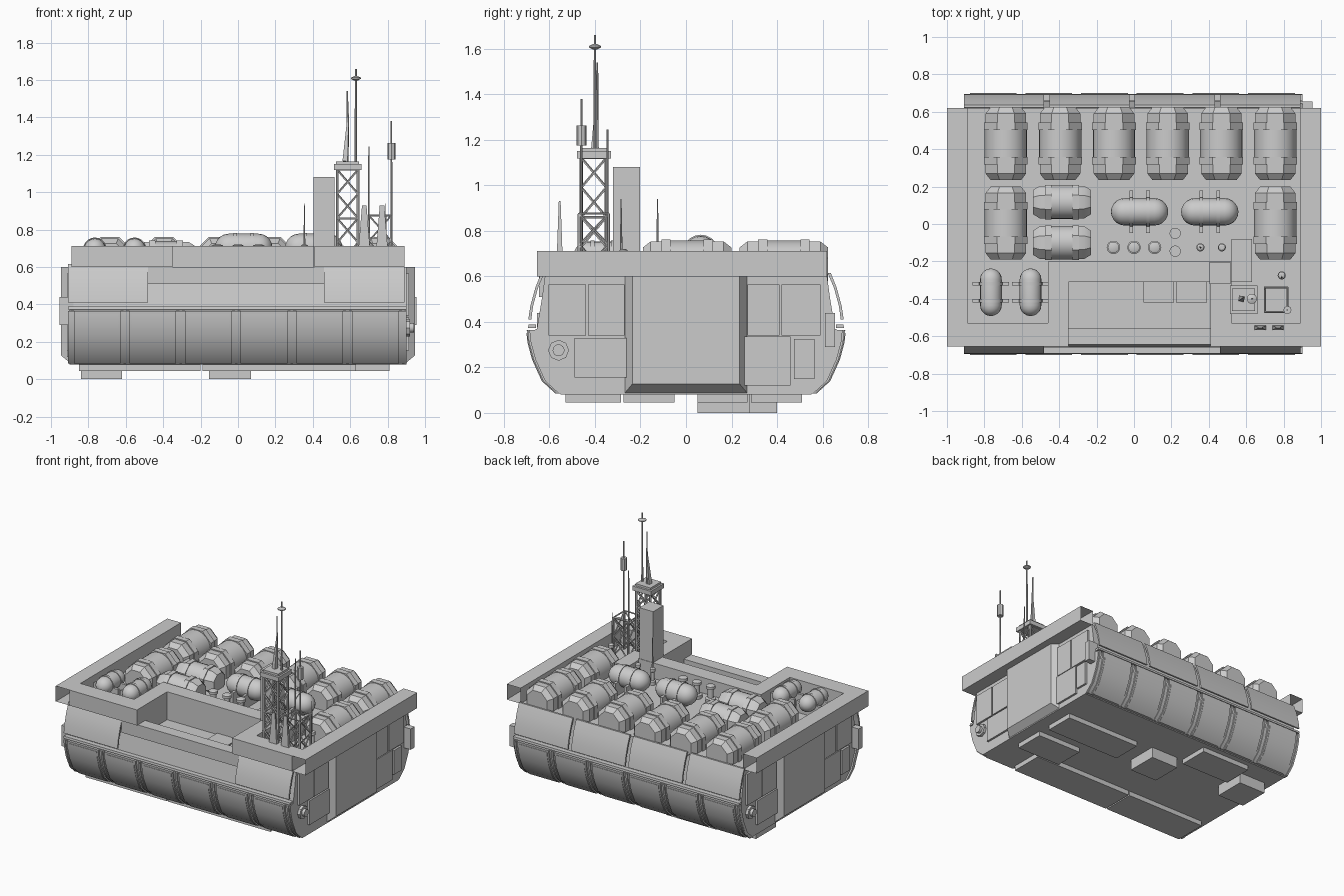
import bpy, bmesh, math
from mathutils import Vector, Matrix

if "Cube" in bpy.data.objects:
    bpy.data.objects.remove(bpy.data.objects["Cube"])


def finish(name, bm):
    bmesh.ops.recalc_face_normals(bm, faces=bm.faces)
    me = bpy.data.meshes.new(name)
    bm.to_mesh(me)
    bm.free()
    ob = bpy.data.objects.new(name, me)
    bpy.context.collection.objects.link(ob)
    return ob


def add_box(bm, x0, x1, y0, y1, z0, z1):
    m = Matrix.Translation(((x0 + x1) / 2, (y0 + y1) / 2, (z0 + z1) / 2)) @ Matrix.Diagonal((x1 - x0, y1 - y0, z1 - z0, 1))
    bmesh.ops.create_cube(bm, size=1, matrix=m)


def boxes(name, *dims):
    bm = bmesh.new()
    for d in dims:
        add_box(bm, *d)
    return finish(name, bm)


def add_rod(bm, p, q, r, n=8, r2=None):
    p, q = Vector(p), Vector(q)
    m = Matrix.Translation((p + q) / 2) @ (q - p).to_track_quat('Z', 'Y').to_matrix().to_4x4()
    bmesh.ops.create_cone(bm, cap_ends=True, segments=n, radius1=r, radius2=r if r2 is None else r2,
                          depth=(q - p).length, matrix=m)


def add_prism(bm, prof, x0, x1):
    a = [bm.verts.new((x0, y, z)) for y, z in prof]
    b = [bm.verts.new((x1, y, z)) for y, z in prof]
    bm.faces.new(a)
    bm.faces.new(b[::-1])
    for i in range(len(a)):
        j = (i + 1) % len(a)
        bm.faces.new((a[i], b[i], b[j], a[j]))


def add_lathe(bm, prof, n, axis, centre, phase=0.0):
    # prof: (distance along axis, radius)
    rings = []
    for t, r in prof:
        ring = []
        for k in range(n):
            a = 2 * math.pi * k / n + phase
            u, w = r * math.cos(a), r * math.sin(a)
            off = Vector((t, u, w)) if axis == 'x' else Vector((u, t, w)) if axis == 'y' else Vector((u, w, t))
            ring.append(bm.verts.new(Vector(centre) + off))
        rings.append(ring)
    for a, b in zip(rings, rings[1:]):
        for k in range(n):
            bm.faces.new((a[k], a[(k + 1) % n], b[(k + 1) % n], b[k]))
    bm.faces.new(rings[0])
    bm.faces.new(rings[-1])


# Hull: lower body, then upper body split around the front notch
side = [(.55, .08), (.615, .14), (.655, .235), (.675, .31), (.68, .355), (.655, .37), (.632, .51)]
bm = bmesh.new()
add_prism(bm, side + [(-y, z) for y, z in reversed(side)], -.9, .9)
finish("lower_hull", bm)
bm = bmesh.new()
add_prism(bm, [(-.2, .51), (.632, .51), (.62, .6), (-.2, .6)], -.9, .9)
for a, b in ((-.9, -.35), (.41, .9)):
    add_prism(bm, [(-.2, .51), (-.632, .51), (-.62, .6), (-.2, .6)], a, b)
finish("upper_hull", bm)
boxes("notch_lip", (-.48, .46, -.645, -.56, .51, .6))
boxes("notch_hatches", (.05, .215, -.42, -.31, .5, .52), (.225, .39, -.42, -.31, .5, .52))

# Curved lower armour: continuous rail plus six raised panels on each side
curve = [(.565, .085), (.625, .14), (.668, .235), (.688, .31), (.694, .365)]
for s, nm in ((-1, "front"), (1, "back")):
    def skin(bm, pts, x0, x1, t):
        out = [(s * (y + t), z) for y, z in pts]
        inn = [(s * (y - .03), z) for y, z in reversed(pts)]
        add_prism(bm, out + inn, x0, x1)
    bm = bmesh.new()
    skin(bm, curve, -.91, .9, -.006)
    skin(bm, [(.69, .372), (.688, .388)], -.91, .9, .004)
    for i in range(7):
        x = -.902 + i * .2975
        skin(bm, curve, x - .007, x + .007, .002)
    finish(nm + "_lower_armour", bm)
    bm = bmesh.new()
    for i in range(6):
        x = -.753 + i * .2975
        skin(bm, curve, x - .125, x + .125, .006)
        skin(bm, curve[:-1] + [(.692, .35)], x - .113, x + .113, .009)
    finish(nm + "_armour_panels", bm)

    # Sloping upper plates: four at the back, outer two at the front
    bm = bmesh.new()
    for i in range(4):
        if s < 0 and i in (1, 2):
            continue
        x0 = -.91 + i * .457
        prof = [(s * y, z) for y, z in ((.636, .615), (.662, .55), (.684, .47), (.693, .41),
                                        (.68, .41), (.672, .47), (.65, .55), (.622, .615))]
        add_prism(bm, prof, x0, x0 + .43)
    finish(nm + "_upper_plates", bm)

# Deck rim: open-ended side ducts and solid beams round the notch
for s, nm in ((-1, "left"), (1, "right")):
    bm = bmesh.new()
    r = [[bm.verts.new((s * x, y, z)) for x, z in ((.89, .6), (1, .6), (1, .712), (.89, .712))] for y in (-.655, .62)]
    for k in range(4):
        j = (k + 1) % 4
        bm.faces.new((r[0][k], r[0][j], r[1][j], r[1][k]))
    finish(nm + "_rim_duct", bm)
boxes("front_rim", (-.89, -.35, -.655, -.53, .6, .712), (.41, .89, -.655, -.53, .6, .712),
      (-.46, -.35, -.53, -.2, .6, .712), (.41, .52, -.53, -.2, .6, .712),
      (-.35, .41, -.31, -.2, .51, .712), (.52, .63, -.31, -.08, .6, .7))
boxes("exhaust_tower", (.405, .515, -.32, -.203, .6, 1.08))

# End faces: chamfered central block, wall panels, side box and round port
for s, nm in ((1, "right"), (-1, "left")):
    rot = Matrix.Rotation(0 if s > 0 else math.pi, 4, 'Z')
    bm = bmesh.new()
    a = [bm.verts.new((.89, y, z)) for y, z in ((-.275, .08), (.275, .08), (.275, .6), (-.275, .6))]
    b = [bm.verts.new((.947, y, z)) for y, z in ((-.235, .128), (.235, .128), (.235, .6), (-.235, .6))]
    bm.faces.new(a)
    bm.faces.new(b)
    for k in range(4):
        j = (k + 1) % 4
        bm.faces.new((a[k], a[j], b[j], b[k]))
    finish(nm + "_end_block", bm).matrix_world = rot
    boxes(nm + "_end_panels", *[(.89, .915, y0, y1, z0, z1) for y0, y1, z0, z1 in (
        (-.605, -.44, .34, .565), (-.43, -.27, .34, .565), (.27, .41, .34, .565), (.42, .59, .34, .565),
        (-.49, -.262, .155, .33), (.255, .46, .12, .335), (.475, .565, .15, .325))]).matrix_world = rot
    boxes(nm + "_side_box", (.88, .955, .61, .655, .29, .44)).matrix_world = rot
    bm = bmesh.new()
    add_rod(bm, (.88, -.56, .275), (.92, -.56, .275), .046, 8)
    add_rod(bm, (.92, -.56, .275), (.94, -.56, .275), .026, 16)
    finish(nm + "_port", bm).matrix_world = rot

# Underside plates and feet
boxes("underside_plates", (-.85, -.2, -.53, -.285, .045, .09), (-.19, .63, -.53, -.285, .045, .09),
      (.45, .81, -.275, -.05, .045, .09), (.2, .81, .05, .27, .045, .09),
      (-.155, .07, .05, .28, .03, .09), (-.84, -.62, .17, .4, .03, .09), (-.6, -.2, .285, .51, .045, .09))
boxes("feet", (-.155, .07, .05, .28, 0, .033), (-.84, -.62, .17, .4, 0, .033))


# Strapped barrels: eight-sided ends and straps, smooth middle
def barrel(name, x, y, z, axis, half, r):
    bm = bmesh.new()
    k = 1 / math.cos(math.pi / 8)
    for s in (-1, 1):
        add_lathe(bm, [(s * half, r * .72 * k), (s * (half - .035), r * .96 * k), (s * half * .4, r * .96 * k)],
                  8, axis, (x, y, z), math.pi / 8)
        add_lathe(bm, [(s * half * .58, r * 1.03 * k), (s * half * .37, r * 1.03 * k)], 8, axis, (x, y, z), math.pi / 8)
    add_lathe(bm, [(-half * .45, r), (half * .45, r)], 24, axis, (x, y, z))
    finish(name, bm)


for i, x in enumerate((-.685, -.395, -.107, .18, .467, .755)):
    barrel(f"rear_barrel_{i}", x, .43, .645, 'y', .195, .113)
for x, nm in ((-.685, "left"), (.755, "right")):
    barrel(nm + "_barrel", x, .005, .645, 'y', .195, .113)
for y, nm in ((.117, "upper"), (-.1, "lower")):
    barrel(nm + "_cross_barrel", -.385, y, .648, 'x', .155, .09)


# Round-ended tanks with saddle straps
def tank(name, x, y, z, axis, half, r):
    bm = bmesh.new()
    arc = [(half - r + r * math.sin(a), r * math.cos(a)) for a in [math.radians(d) for d in (0, 18, 36, 54, 72, 86)]]
    add_lathe(bm, [(-t, q) for t, q in reversed(arc)] + arc, 20, axis, (x, y, z))
    for o in (-.045, .045):
        add_lathe(bm, [(o - .009, r + .005), (o + .009, r + .005)], 20, axis, (x, y, z))
        c, e = o, r + .04
        if axis == 'x':
            add_box(bm, x + c - .01, x + c + .01, y - e, y + e, .6, z - .01)
        else:
            add_box(bm, x - e, x + e, y + c - .01, y + c + .01, .6, z - .01)
    finish(name, bm)


tank("tank_a", .03, .065, .705, 'x', .153, .073)
tank("tank_b", .405, .065, .705, 'x', .153, .073)
tank("tank_c", -.765, -.365, .695, 'y', .127, .058)
tank("tank_d", -.553, -.365, .695, 'y', .127, .058)

# Vent stacks and floor caps
bm = bmesh.new()
for x, y, r in ((-.11, -.125, .036), (0, -.125, .036), (.11, -.125, .036), (.355, -.125, .022), (.47, -.125, .022), (.79, -.275, .022)):
    add_lathe(bm, [(.6, r), (.625, r), (.63, r * .55), (.69, r * .55), (.695, r * .85), (.715, r * .85), (.72, r * .5)],
              14, 'z', (x, y, 0))
for y in (-.05, -.145):
    add_rod(bm, (.22, y, .6), (.22, y, .63), .03, 16)
finish("vent_stacks", bm)


# Lattice towers
def truss(name, x0, x1, y0, y1, z0, z1, levels, r):
    bm = bmesh.new()
    c = [(x0, y0), (x1, y0), (x1, y1), (x0, y1)]
    for k in range(4):
        p, q = c[k], c[(k + 1) % 4]
        add_rod(bm, (*p, z0), (*p, z1), r * 1.4, 6)
        for i in range(levels):
            a = z0 + (z1 - z0) * i / levels
            b = z0 + (z1 - z0) * (i + 1) / levels
            add_rod(bm, (*p, a), (*q, b), r, 5)
            add_rod(bm, (*q, a), (*p, b), r, 5)
            if i % 2 or i == levels - 1:
                add_rod(bm, (*p, b), (*q, b), r, 5)
    finish(name, bm)


truss("main_mast", .53, .642, -.46, -.35, .6, 1.12, 4, .006)
truss("short_mast", .7, .82, -.47, -.34, .6, .875, 2, .005)
boxes("mast_cap", (.512, .66, -.48, -.33, 1.118, 1.15), (.525, .647, -.465, -.345, 1.15, 1.165))

# Antennas
bm = bmesh.new()
for x, y, a, b, r in ((.63, -.4, 1.16, 1.66, .007), (.585, -.39, 1.16, 1.54, .006), (.82, -.46, .6, 1.38, .006),
                      (.7, -.345, .6, 1.245, .005)):
    add_rod(bm, (x, y, a), (x, y, b), r, 8, r * .7)
for x, y in ((.355, -.125), (.79, -.285)):
    add_rod(bm, (x, y, .71), (x, y, .94), .006, 6, .002)
add_lathe(bm, [(1.597, .01), (1.606, .027), (1.612, .027), (1.62, .01)], 14, 'z', (.63, -.4, 0))
add_rod(bm, (.82, -.46, 1.175), (.82, -.46, 1.262), .022, 8)
add_rod(bm, (.575, -.4, 1.165), (.59, -.39, 1.42), .02, 4, .004)
finish("antennas", bm)

# Tapered blade aerials
bm = bmesh.new()
for x in (.675, .77):
    v = [bm.verts.new((x + sx * (.012 if z > .8 else .03), -.555 + sy * (.004 if z > .8 else .012), z))
         for z in (.71, .93) for sx, sy in ((-1, -1), (1, -1), (1, 1), (-1, 1))]
    for k in range(4):
        j = (k + 1) % 4
        bm.faces.new((v[k], v[j], v[j + 4], v[k + 4]))
    bm.faces.new(v[4:])
finish("blade_aerials", bm)

bpy.ops.object.select_all(action='SELECT')
bpy.context.view_layer.objects.active = bpy.data.objects["lower_hull"]
bpy.ops.object.shade_smooth_by_angle(angle=math.radians(32))
